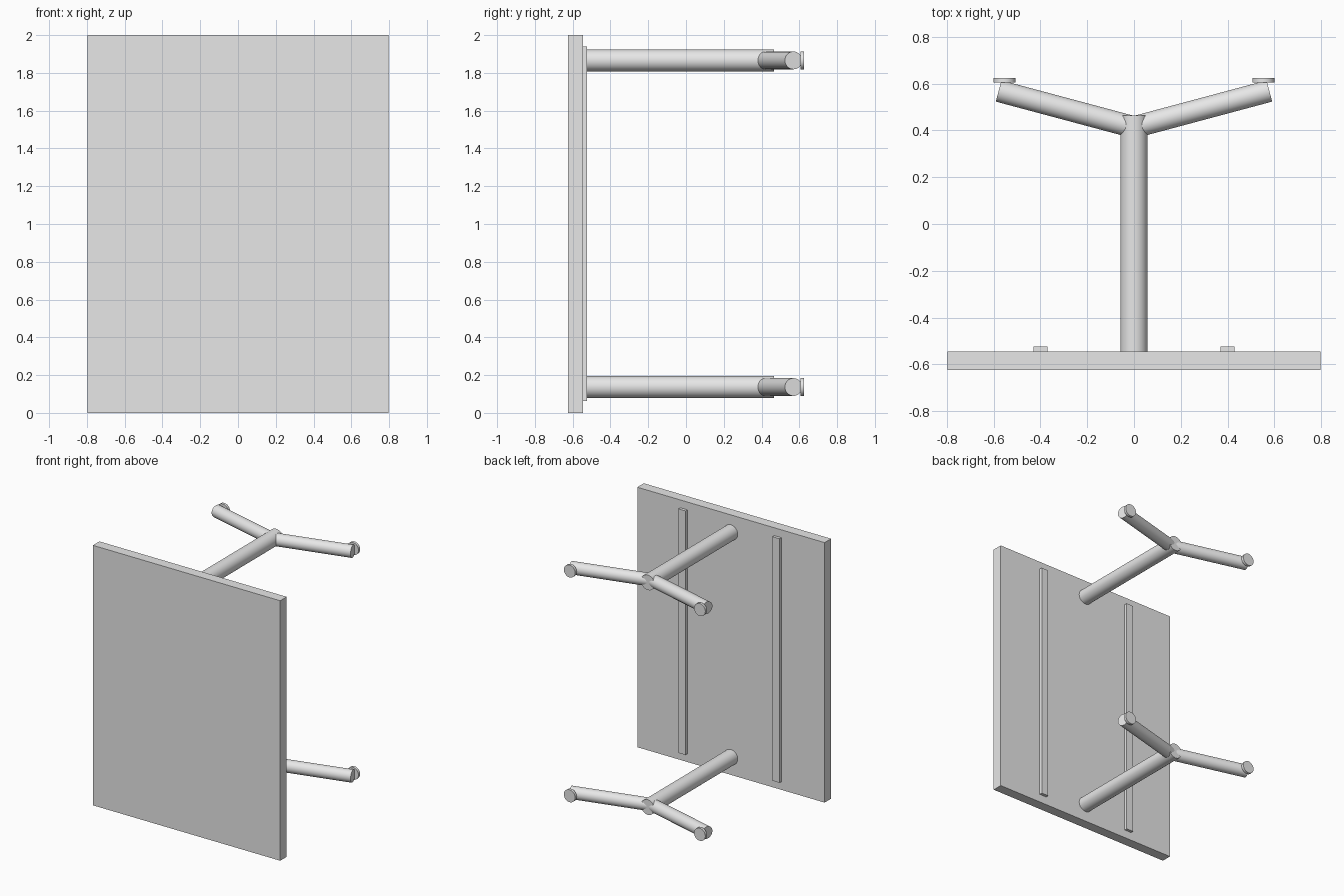
import bpy, math
from mathutils import Vector

cube = bpy.data.objects.get("Cube")
if cube:
    bpy.data.objects.remove(cube, do_unlink=True)

grey = bpy.data.materials.new("plain grey")
grey.use_nodes = True
colour = (0.8, 0.8, 0.8, 1)
grey.diffuse_color = colour
grey.node_tree.nodes["Principled BSDF"].inputs["Base Color"].default_value = colour


def box(name, low, high):
    low, high = Vector(low), Vector(high)
    bpy.ops.mesh.primitive_cube_add(size=1, location=(low + high) / 2)
    ob = bpy.context.object
    ob.name = name
    ob.scale = high - low
    bpy.ops.object.transform_apply(location=False, rotation=False, scale=True)
    ob.data.materials.append(grey)


def rod(name, start, end, radius):
    start, end = Vector(start), Vector(end)
    axis = end - start
    bpy.ops.mesh.primitive_cylinder_add(
        vertices=32, radius=radius, depth=axis.length, location=(start + end) / 2,
        rotation=axis.to_track_quat('Z', 'Y').to_euler())
    ob = bpy.context.object
    ob.name = name
    ob.data.materials.append(grey)
    bpy.ops.object.shade_smooth_by_angle(angle=math.radians(40))


# Table top standing on its edge, with two stiffening battens
back = -0.546
box("table_top", (-0.797, -0.625, 0), (0.797, back, 2))
for side, sx in (("left", 1), ("right", -1)):
    box(f"{side}_batten", (sx * 0.4 - 0.03, back, 0.063), (sx * 0.4 + 0.03, -0.523, 1.94))

# Two pedestals, each a column with a pair of splayed legs and foot discs
for level, z in (("lower", 0.137), ("upper", 1.866)):
    rod(f"{level}_column", (0, back, z), (0, 0.465, z), 0.058)
    for side, sx in (("left", 1), ("right", -1)):
        rod(f"{level}_{side}_leg", (0, 0.414, z), (sx * 0.579, 0.569, z), 0.047)
        rod(f"{level}_{side}_foot", (sx * 0.554, 0.605, z), (sx * 0.554, 0.625, z), 0.048)
